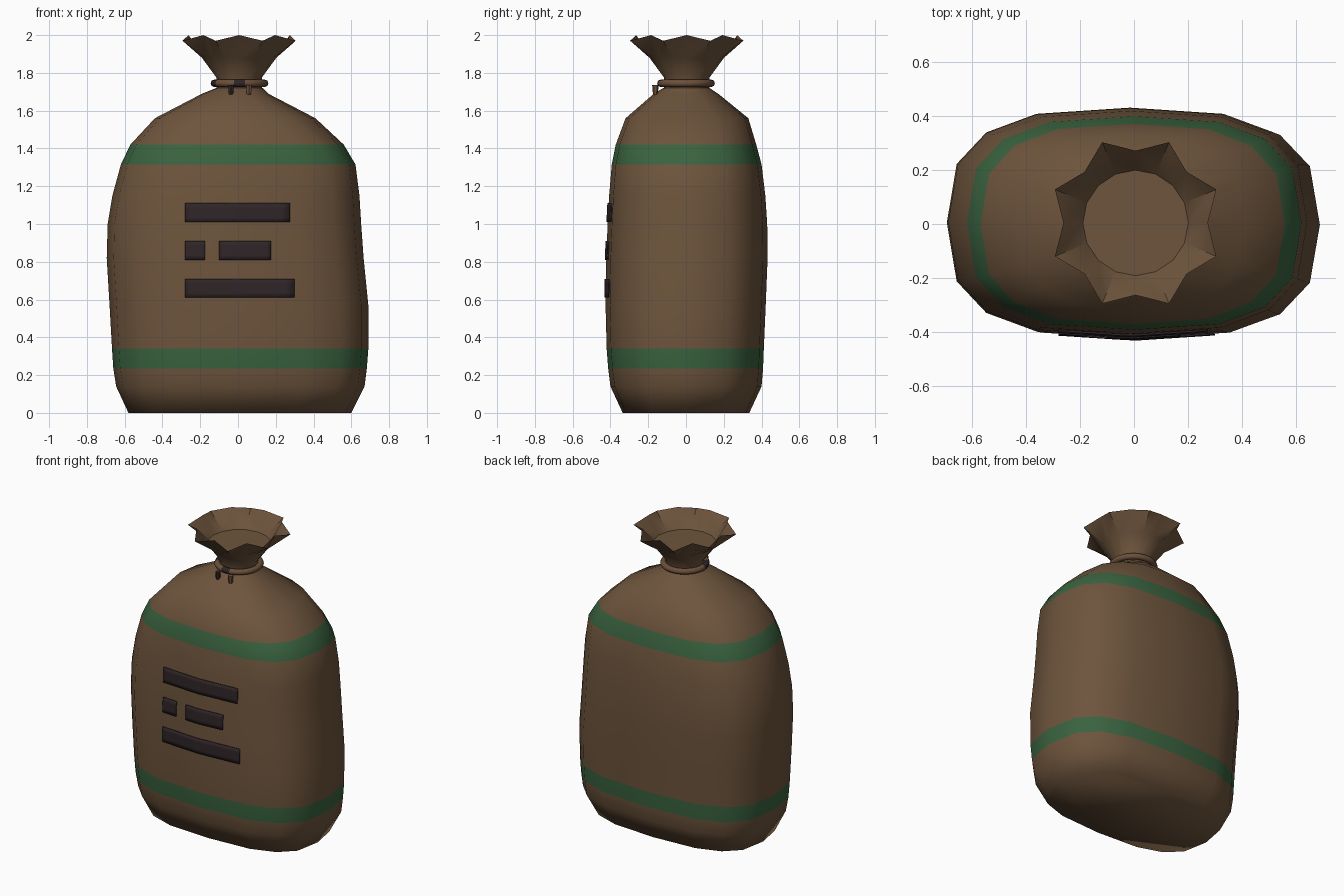
import bpy, bmesh, math
from mathutils import Vector
from mathutils.bvhtree import BVHTree

cube = bpy.data.objects.get("Cube")
if cube:
    bpy.data.objects.remove(cube, do_unlink=True)


def material(name, rgb):
    m = bpy.data.materials.new(name)
    m.use_nodes = True
    m.diffuse_color = (*rgb, 1)
    m.node_tree.nodes["Principled BSDF"].inputs["Base Color"].default_value = (*rgb, 1)
    return m


BURLAP = material("burlap brown", (0.155, 0.09, 0.046))
GREEN = material("band green", (0.042, 0.125, 0.05))
DARK = material("dark ink", (0.028, 0.018, 0.02))
ROPE = material("rope brown", (0.15, 0.08, 0.043))
SEG = 16


def ring(bm, left, right, front, back, z, power=1.0, flute=None):
    """One superellipse cross-section; flute = (scale, drop) of every other point."""
    verts = []
    for i in range(SEG):
        a = math.tau * i / SEG
        c, s = math.cos(a), math.sin(a)
        x = math.copysign(abs(c) ** power, c) * (right - left) / 2
        y = math.copysign(abs(s) ** power, s) * (back - front) / 2
        k, dz = flute if flute and i % 2 else (1, 0)
        verts.append(bm.verts.new((x * k + (left + right) / 2, y * k + (front + back) / 2, z - dz)))
    return verts


def bridge(bm, a, b):
    for i in range(SEG):
        j = (i + 1) % SEG
        bm.faces.new((a[i], a[j], b[j], b[i]))


def finish(bm, name, mats, angle):
    mesh = bpy.data.meshes.new(name)
    bm.to_mesh(mesh)
    bm.free()
    obj = bpy.data.objects.new(name, mesh)
    bpy.context.collection.objects.link(obj)
    for m in mats:
        mesh.materials.append(m)
    bpy.ops.object.select_all(action="DESELECT")
    obj.select_set(True)
    bpy.context.view_layer.objects.active = obj
    bpy.ops.object.shade_smooth_by_angle(angle=math.radians(angle))
    return obj


# Sack body: left, right, front, back, height, roundness
profile = [
    (-.58, .60, -.335, .335, 0, .7),
    (-.645, .67, -.40, .40, .14, .7),
    (-.66, .682, -.412, .408, .235, .7),
    (-.667, .69, -.42, .412, .34, .7),
    (-.68, .69, -.426, .422, .57, .7),
    (-.695, .665, -.422, .432, .82, .7),
    (-.69, .652, -.415, .43, 1.0, .7),
    (-.665, .643, -.407, .42, 1.15, .7),
    (-.62, .622, -.393, .40, 1.315, .7),
    (-.57, .56, -.372, .372, 1.42, .72),
    (-.44, .41, -.32, .33, 1.56, .78),
    (-.19, .16, -.17, .17, 1.69, .95),
    (-.115, .13, -.12, .125, 1.72, 1),
]
bm = bmesh.new()
rings = [ring(bm, *p) for p in profile]
bm.faces.new(rings[0][::-1])
for a, b in zip(rings, rings[1:]):
    bridge(bm, a, b)
# Painted bands, picked by height
for f in bm.faces:
    z = f.calc_center_median().z
    f.material_index = int(.235 < z < .34 or 1.315 < z < 1.42)
surface = BVHTree.FromBMesh(bm)
finish(bm, "sack_body", [BURLAP, GREEN], 80)

# Gathered, fluted mouth above the tie
bm = bmesh.new()
mouth = []
for r, z, flute in [(.12, 1.72, None), (.12, 1.775, None),
                    (.197, 1.88, None), (.268, 2.0, (1.21, .03))]:
    mouth.append(ring(bm, .006 - r, .006 + r, .004 - r, .004 + r, z, 1, flute))
for a, b in zip(mouth, mouth[1:]):
    bridge(bm, a, b)
finish(bm, "fluted_mouth", [BURLAP], 40)

# Closing disc inside the mouth
bm = bmesh.new()
bm.faces.new(ring(bm, -.19, .202, -.192, .2, 1.88))
finish(bm, "mouth_disc", [BURLAP], 30)

# Rope tie, with dark lengths at the knot and at the side
bpy.ops.mesh.primitive_torus_add(major_radius=.133, minor_radius=.02, major_segments=32,
                                 minor_segments=8, location=(.008, 0, 1.745))
rope = bpy.context.object
rope.name = "rope_tie"
for m in (ROPE, DARK):
    rope.data.materials.append(m)
for f in rope.data.polygons:
    angle = math.degrees(math.atan2(f.center.y, f.center.x)) % 360
    f.material_index = int(180 < angle < 214 or 259 < angle < 281)
bpy.ops.object.shade_smooth_by_angle(angle=math.radians(50))

# Loose rope ends hanging in front
for name, x, mat in (("rope_end_right", -.037, DARK), ("rope_end_left", .058, ROPE)):
    bm = bmesh.new()
    bmesh.ops.create_cone(bm, cap_ends=True, segments=6, radius1=.013, radius2=.017, depth=.05)
    bmesh.ops.translate(bm, verts=bm.verts, vec=(x, -.162, 1.71))
    finish(bm, name, [mat], 40)


# Printed bars lying on the front cloth
def printed_bar(name, x0, x1, z0, z1, cols=12, rows=4):
    bm = bmesh.new()
    grid = []
    for j in range(rows + 1):
        z = z0 + (z1 - z0) * j / rows
        row = []
        for i in range(cols + 1):
            x = x0 + (x1 - x0) * i / cols
            hit = surface.ray_cast(Vector((x, -2, z)), Vector((0, 1, 0)))[0]
            row.append(bm.verts.new((x, hit.y - .008, z)))
        grid.append(row)
    for j in range(rows):
        for i in range(cols):
            bm.faces.new((grid[j][i], grid[j][i + 1], grid[j + 1][i + 1], grid[j + 1][i]))
    obj = finish(bm, name, [DARK], 30)
    obj.modifiers.new("thickness", "SOLIDIFY").thickness = .007


printed_bar("printed_bar_top", -.28, .275, 1.01, 1.11)
printed_bar("printed_bar_middle_short", -.28, -.175, .81, .91)
printed_bar("printed_bar_middle_long", -.10, .175, .81, .91)
printed_bar("printed_bar_bottom", -.28, .30, .61, .71)
